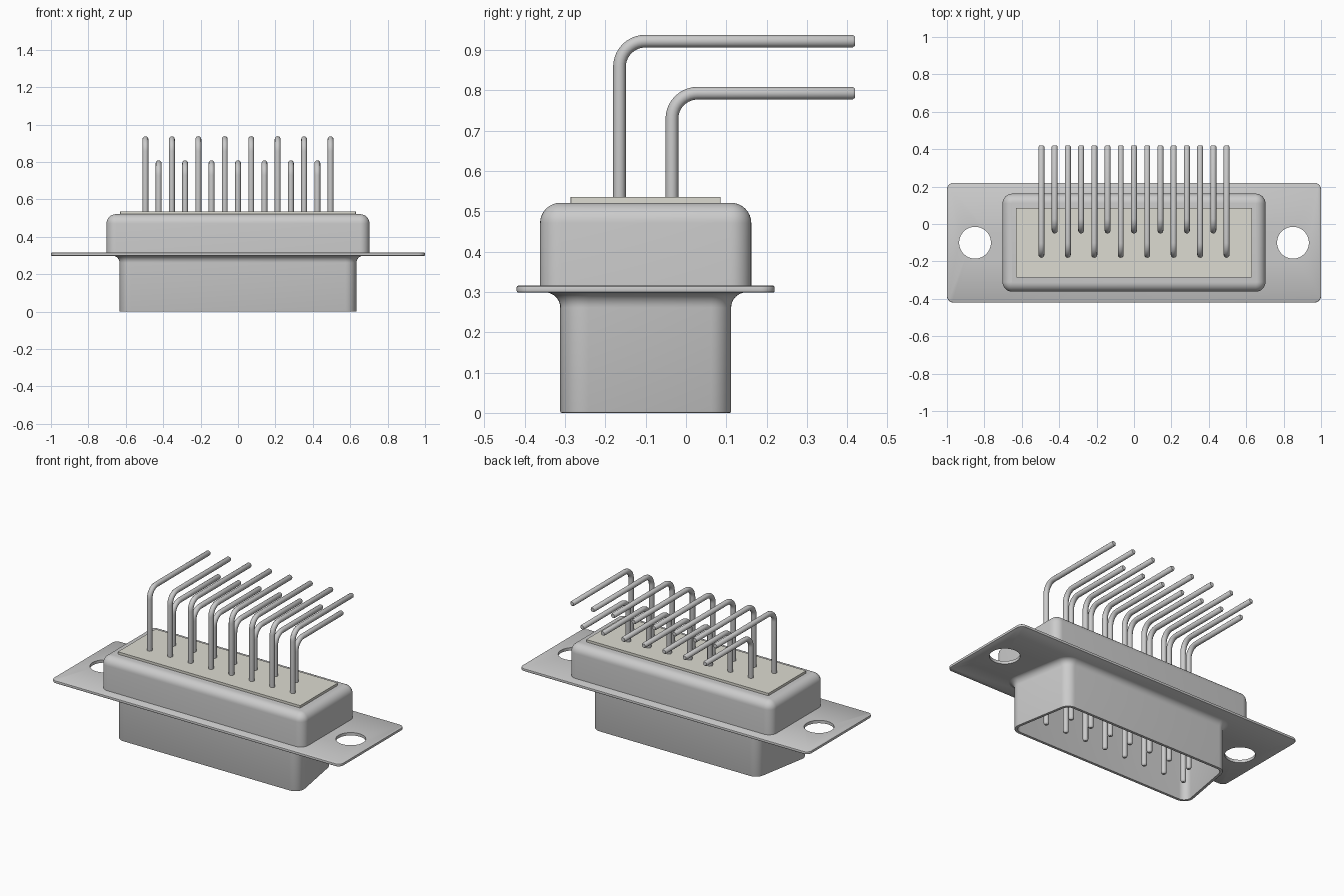
import bpy, bmesh
from math import pi, sin, cos, tan, radians

if "Cube" in bpy.data.objects:
    bpy.data.objects.remove(bpy.data.objects["Cube"])

CY = -0.10  # housing centre in y


def outline(hw, hd, r, d, tilt, seg=8):
    """Rounded (optionally D shaped) outline, grown outwards by d."""
    t = radians(tilt)
    fx = hw - r / cos(t) - r * tan(t)             # wide front arc centres
    bx = fx - 2 * (hd - r) * tan(t)               # narrow back arc centres
    corners = [(-fx, -hd + r, pi - t, 1.5 * pi), (fx, -hd + r, -pi / 2, t),
               (bx, hd - r, t, pi / 2), (-bx, hd - r, pi / 2, pi - t)]
    pts = []
    for cx, cy, a0, a1 in corners:
        for i in range(seg + 1):
            a = a0 + (a1 - a0) * i / seg
            pts.append((cx + (r + d) * cos(a), CY + cy + (r + d) * sin(a)))
    return pts


def smooth(ob, angle=35):
    bpy.ops.object.select_all(action='DESELECT')
    ob.select_set(True)
    bpy.context.view_layer.objects.active = ob
    bpy.ops.object.shade_smooth_by_angle(angle=radians(angle))


def loft(name, hw, hd, r, profile, tilt=0):
    """Skin a stack of outlines; profile is a list of (offset, z)."""
    bm = bmesh.new()
    rings = [[bm.verts.new((x, y, z)) for x, y in outline(hw, hd, r, d, tilt)]
             for d, z in profile]
    n = len(rings[0])
    for a, b in zip(rings, rings[1:]):
        for i in range(n):
            j = (i + 1) % n
            bm.faces.new((a[i], a[j], b[j], b[i]))
    bm.faces.new(rings[0][::-1])
    bm.faces.new(rings[-1])
    bmesh.ops.recalc_face_normals(bm, faces=bm.faces)
    me = bpy.data.meshes.new(name)
    bm.to_mesh(me)
    bm.free()
    ob = bpy.data.objects.new(name, me)
    bpy.context.collection.objects.link(ob)
    smooth(ob)
    return ob


# Mounting flange with two screw holes
flange = loft("mounting_flange", 1.0, 0.32, 0.035,
              [(-.004, .298), (-.001, .300), (0, .303), (0, .311),
               (-.001, .314), (-.004, .316)])
for side in (-1, 1):
    bpy.ops.mesh.primitive_cylinder_add(vertices=64, radius=0.085, depth=0.2,
                                        location=(side * 0.85, CY, 0.307))
    cutter = bpy.context.object
    cutter.hide_render = True
    mod = flange.modifiers.new("hole", 'BOOLEAN')
    mod.operation, mod.object = 'DIFFERENCE', cutter
    bpy.context.view_layer.objects.active = flange
    bpy.ops.object.modifier_apply(modifier=mod.name)
    bpy.data.objects.remove(cutter)
smooth(flange)

# Rear housing with rounded top edge
R = 0.05
arc = [i * pi / 16 for i in range(9)]
loft("rear_housing", 0.703, 0.262, 0.052,
     [(0, .314)] + [(-R + R * cos(a), .521 - R + R * sin(a)) for a in arc])

# Insulator plate that the pins pass through
plate = loft("insulator_plate", 0.63, 0.186, 0.003, [(0, .515), (0, .536)])
mat = bpy.data.materials.new("insulator")
mat.diffuse_color = (0.72, 0.71, 0.64, 1)
mat.use_nodes = True
mat.node_tree.nodes["Principled BSDF"].inputs["Base Color"].default_value = mat.diffuse_color
plate.data.materials.append(mat)

# Hollow D shaped front shell, flared where it meets the flange
F = 0.038
loft("front_shell", 0.645, 0.212, 0.06,
     [(F - F * sin(a), .299 - F + F * cos(a)) for a in arc]
     + [(0, .004), (-.001, .001), (-.004, 0), (-.014, 0), (-.017, .001),
        (-.018, .004), (-.018, .296)], tilt=10)


# Bent contact pins, one object per row
def pin_row(name, count, y, top, rad=0.0158, bend=0.064):
    cu = bpy.data.curves.new(name, 'CURVE')
    cu.dimensions = '3D'
    cu.bevel_depth, cu.bevel_resolution, cu.use_fill_caps = rad, 4, True
    path = [(y, .02, .5), (y, .024, .82), (y, .032, 1)]
    for i in range(11):
        a = i * pi / 20
        path.append((y + bend - bend * cos(a), top - bend + bend * sin(a), 1))
    path += [(.413, top, 1), (.419, top, .75)]
    for k in range(count):
        x = (k - (count - 1) / 2) * 0.1414
        sp = cu.splines.new('POLY')
        sp.points.add(len(path) - 1)
        for p, (py, pz, s) in zip(sp.points, path):
            p.co = (x, py, pz, 1)
            p.radius = s
    ob = bpy.data.objects.new(name, cu)
    bpy.context.collection.objects.link(ob)
    bpy.ops.object.select_all(action='DESELECT')
    ob.select_set(True)
    bpy.context.view_layer.objects.active = ob
    bpy.ops.object.convert(target='MESH')
    smooth(bpy.context.object, 40)


pin_row("long_pins", 8, -0.165, 0.922)
pin_row("short_pins", 7, -0.035, 0.793)
